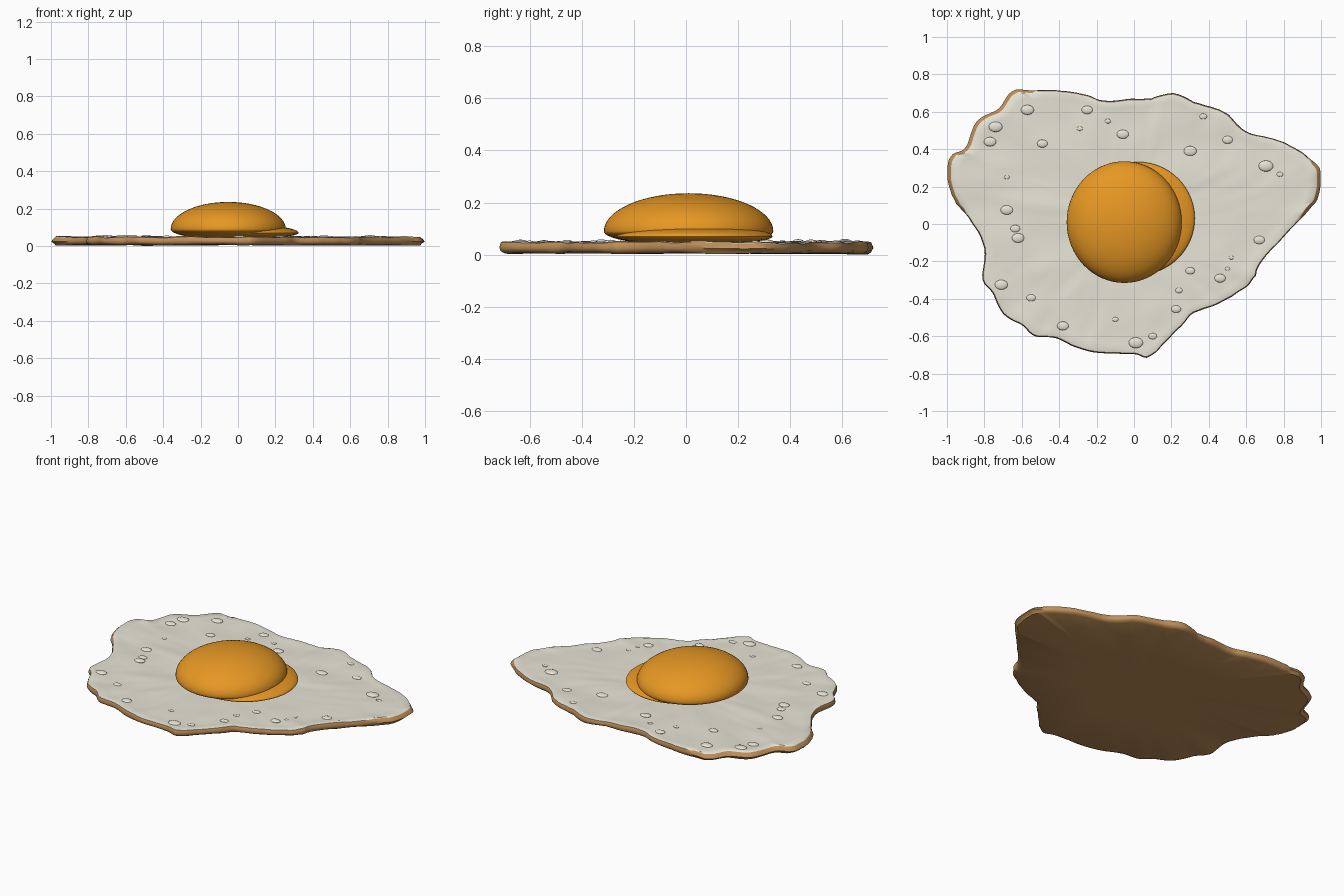
import bpy, bmesh, math
from mathutils import Vector, noise

if "Cube" in bpy.data.objects:
    bpy.data.objects.remove(bpy.data.objects["Cube"])


def material(name, rgb):
    m = bpy.data.materials.new(name)
    m.diffuse_color = (*rgb, 1)
    m.use_nodes = True
    m.node_tree.nodes["Principled BSDF"].inputs["Base Color"].default_value = m.diffuse_color
    return m


WHITE = material("cooked white", (0.80, 0.77, 0.67))
BROWN = material("crispy brown", (0.53, 0.28, 0.10))
YOLK = material("yolk orange", (0.92, 0.36, 0.02))


def finish(bm, name, mats, angle=50):
    bmesh.ops.recalc_face_normals(bm, faces=bm.faces)
    me = bpy.data.meshes.new(name)
    bm.to_mesh(me)
    bm.free()
    ob = bpy.data.objects.new(name, me)
    bpy.context.collection.objects.link(ob)
    for m in mats:
        me.materials.append(m)
    bpy.ops.object.select_all(action='DESELECT')
    ob.select_set(True)
    bpy.context.view_layer.objects.active = ob
    bpy.ops.object.shade_smooth_by_angle(angle=math.radians(angle))
    return ob


# ragged outline of the egg white, clockwise from the upper left
OUTLINE = [
    (-.65, .71), (-.53, .715), (-.36, .71), (-.25, .69), (-.16, .66), (0, .67),
    (.09, .67), (.21, .70), (.35, .645), (.48, .60), (.60, .495), (.75, .455),
    (.88, .395), (.985, .31), (.998, .24), (.98, .13), (.94, .08), (.80, -.07),
    (.67, -.22), (.65, -.28), (.59, -.345), (.50, -.40), (.42, -.44),
    (.32, -.475), (.25, -.55), (.09, -.705), (0, -.695), (-.18, -.69),
    (-.31, -.66), (-.42, -.61), (-.53, -.60), (-.60, -.54), (-.70, -.48),
    (-.75, -.38), (-.81, -.30), (-.80, -.13), (-.87, .01), (-.96, .13),
    (-.998, .25), (-.98, .36), (-.90, .41), (-.84, .55), (-.72, .62)]
CENTRE = Vector((0, .03))


def smooth_loop(pts, steps):
    """Catmull-Rom loop with a slight ripple."""
    p = [Vector(q) for q in pts]
    out = []
    for i in range(len(p)):
        a, b, c, d = (p[(i + k) % len(p)] for k in (-1, 0, 1, 2))
        for s in range(steps):
            t = s / steps
            v = 0.5 * (2 * b + (c - a) * t + (2 * a - 5 * b + 4 * c - d) * t * t
                       + (3 * b - a - 3 * c + d) * t ** 3)
            r = .007 * noise.noise((v.x * 13, v.y * 13, 4)) if s else 0
            out.append(v + (v - CENTRE).normalized() * r)
    return out


def top_z(x, y):
    return (.048 + .007 * noise.noise((x * 6, y * 6, 1))
            + .003 * noise.noise((x * 14, y * 14, 7)))


# egg white: rings from the underside, round the rim, to the top
loop = smooth_loop(OUTLINE, 5)
n = len(loop)
bm = bmesh.new()


def ring(inset, frac, zfun):
    vs = []
    for p in loop:
        d = p - CENTRE
        a = math.degrees(math.atan2(d.y, d.x)) % 360
        wide = 3.2 if (128 < a < 178 or a < 17) else 1      # broad crisp rim
        q = CENTRE + d * frac - d.normalized() * inset * (wide if inset < .01 else 1)
        vs.append(bm.verts.new((q.x, q.y, zfun(q.x, q.y))))
    return vs


def low_z(x, y):
    return .005 + .005 * noise.noise((x * 7, y * 7, 3))


rings = [ring(0, .5, low_z), ring(.022, 1, low_z),
         ring(.005, 1, lambda x, y: low_z(x, y) + .009),
         ring(0, 1, lambda x, y: .5 * top_z(x, y)),
         ring(.002, 1, lambda x, y: top_z(x, y) - .012),
         ring(.006, 1, lambda x, y: top_z(x, y) - .002)]
brown_count = len(rings)
rings.append(ring(.024, 1, lambda x, y: top_z(x, y) + .002))
rings += [ring(0, f, top_z) for f in (.93, .87, .8, .73, .66, .58, .5, .4, .2)]
for k in range(len(rings) - 1):
    for i in range(n):
        j = (i + 1) % n
        f = bm.faces.new((rings[k][i], rings[k][j], rings[k + 1][j], rings[k + 1][i]))
        f.material_index = 1 if k < brown_count - 1 else 0
for r, z, mi in ((rings[0], .005, 1), (rings[-1], .048, 0)):
    c = bm.verts.new((CENTRE.x, CENTRE.y, z))
    for i in range(n):
        bm.faces.new((r[i], r[(i + 1) % n], c)).material_index = mi
finish(bm, "egg_white", [WHITE, BROWN])


def blob(bm, c, up, down, rx, ry, seg, rows):
    """Ellipsoid with different heights above and below its centre."""
    vs = bmesh.ops.create_uvsphere(bm, u_segments=seg, v_segments=rows, radius=1)["verts"]
    for v in vs:
        h = up if v.co.z > 0 else down
        v.co = Vector((c[0] + v.co.x * rx, c[1] + v.co.y * ry, c[2] + v.co.z * h))


# yolk dome and the low sagging lip on its right
bm = bmesh.new()
blob(bm, (-.052, .01, .09), .146, .055, .308, .325, 64, 32)
finish(bm, "yolk_dome", [YOLK])
bm = bmesh.new()
blob(bm, (.02, .03, .07), .046, .03, .305, .302, 64, 24)
finish(bm, "yolk_lip", [YOLK])

# bubbles on the white: x, y, radius
BUBBLES = [
    (-.74, .52, .037), (-.77, .44, .033), (-.57, .61, .035), (-.49, .43, .028),
    (-.25, .61, .03), (-.14, .55, .016), (-.29, .51, .016), (-.06, .48, .032),
    (.37, .575, .02), (.30, .39, .035), (.50, .45, .028), (.705, .31, .039),
    (.78, .265, .017), (.67, -.085, .03), (.46, -.29, .03), (.30, -.25, .025),
    (.24, -.355, .019), (.225, -.455, .026), (-.10, -.51, .016), (.10, -.60, .022),
    (.01, -.635, .038), (-.38, -.545, .031), (-.55, -.395, .025), (-.71, -.325, .035),
    (-.62, -.075, .033), (-.635, -.025, .026), (-.68, .075, .033), (.52, -.18, .013),
    (.50, -.24, .013), (-.68, .25, .014)]
bm = bmesh.new()
for x, y, r in BUBBLES:
    blob(bm, (x, y, top_z(x, y)), r * .28, r * .28, r, r * .75, 20, 10)
finish(bm, "bubbles", [WHITE])
